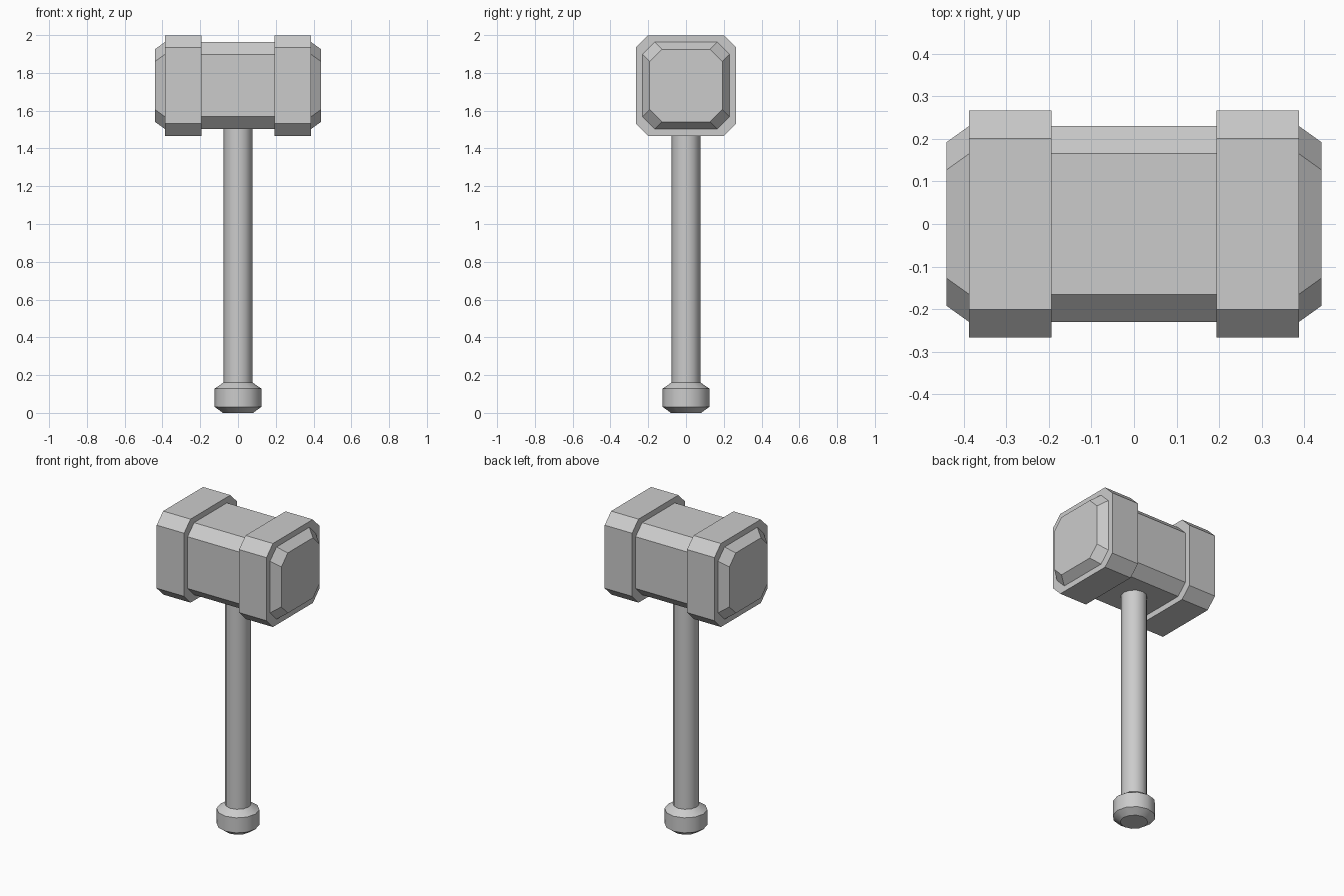
import bpy, bmesh, math

if "Cube" in bpy.data.objects:
    bpy.data.objects.remove(bpy.data.objects["Cube"])


def loft(name, rings, smooth=False):
    """Skin a list of equal-length point rings and cap both ends."""
    bm = bmesh.new()
    loops = [[bm.verts.new(p) for p in ring] for ring in rings]
    n = len(loops[0])
    for a, b in zip(loops, loops[1:]):
        for i in range(n):
            j = (i + 1) % n
            bm.faces.new((a[i], a[j], b[j], b[i]))
    bm.faces.new(loops[0])
    bm.faces.new(loops[-1])
    bmesh.ops.recalc_face_normals(bm, faces=bm.faces)
    mesh = bpy.data.meshes.new(name)
    bm.to_mesh(mesh)
    bm.free()
    obj = bpy.data.objects.new(name, mesh)
    bpy.context.collection.objects.link(obj)
    if smooth:
        bpy.ops.object.select_all(action='DESELECT')
        obj.select_set(True)
        bpy.context.view_layer.objects.active = obj
        bpy.ops.object.shade_smooth_by_angle(angle=math.radians(35))
    return obj


def octagon(x, half, cut, zc=1.733):
    """Square with cut corners, in the plane across the head."""
    f = half - cut
    pts = [(half, -f), (half, f), (f, half), (-f, half),
           (-half, f), (-half, -f), (-f, -half), (f, -half)]
    return [(x, y, zc + z) for y, z in pts]


def circle(z, r, n=12):
    return [(r * math.cos(math.tau * i / n), r * math.sin(math.tau * i / n), z)
            for i in range(n)]


# Hammer head: tapered faces, two raised bands and a slimmer middle
half_profile = [(0.44, 0.192, 0.065), (0.387, 0.23, 0.065),
                (0.387, 0.266, 0.065), (0.194, 0.266, 0.065),
                (0.194, 0.23, 0.065)]
stations = [(-x, h, c) for x, h, c in half_profile] + half_profile[::-1]
loft("hammer_head", [octagon(*s) for s in stations])

# Handle shaft, running up into the head
loft("handle", [circle(0.14, 0.076), circle(1.52, 0.076)], smooth=True)

# Pommel with bevelled rims
loft("pommel", [circle(z, r) for z, r in
                [(0, 0.08), (0.032, 0.124), (0.128, 0.124), (0.16, 0.078)]],
     smooth=True)
